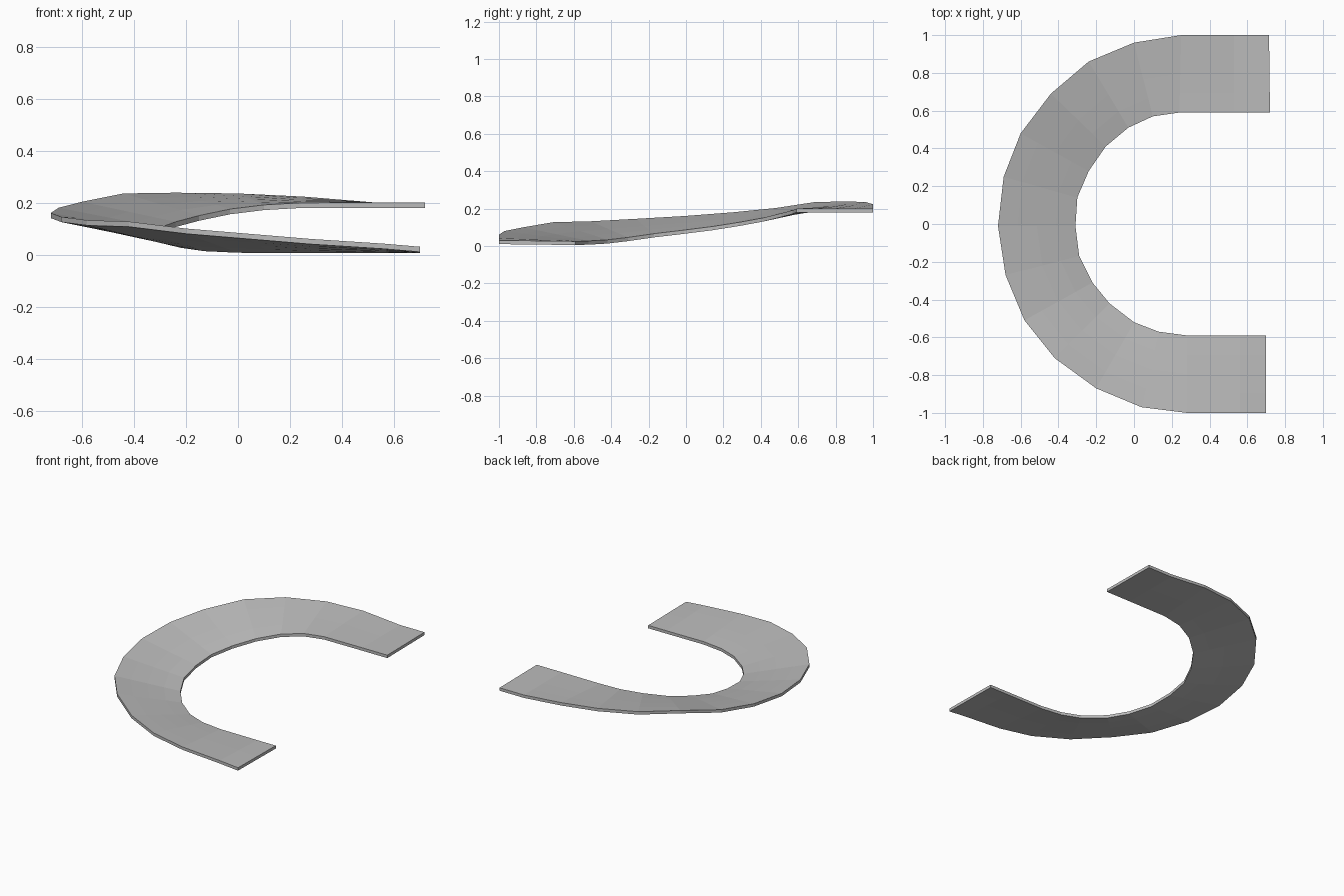
import bpy, bmesh
from mathutils import Vector

cube = bpy.data.objects.get("Cube")
if cube:
    bpy.data.objects.remove(cube, do_unlink=True)

THICK = 0.02
STRIPS = 4

# Top edges of the banked bend, one pair per section, from front end to back end
outer = [(.70, -1, .03), (.56, -1, .042), (.28, -1, .06), (.04, -.97, .08), (-.2, -.87, .1),
         (-.42, -.71, .127), (-.58, -.51, .132), (-.68, -.27, .145), (-.72, -.01, .16),
         (-.69, .25, .18), (-.6, .48, .203), (-.44, .69, .235), (-.24, .86, .238),
         (0, .96, .235), (.25, 1, .223), (.53, 1, .2), (.715, 1, .2)]
inner = [(.70, -.59, .025), (.56, -.59, .025), (.28, -.59, .026), (.13, -.57, .026), (0, -.52, .027),
         (-.13, -.42, .033), (-.22, -.31, .046), (-.29, -.17, .066), (-.31, -.01, .085),
         (-.3, .14, .104), (-.24, .28, .126), (-.15, .41, .15), (-.03, .51, .175),
         (.1, .57, .191), (.24, .59, .199), (.53, .59, .2), (.72, .59, .2)]

asphalt = bpy.data.materials.new("road_grey")
asphalt.use_nodes = True
grey = (0.5, 0.5, 0.5, 1)
asphalt.diffuse_color = grey
asphalt.node_tree.nodes["Principled BSDF"].inputs["Base Color"].default_value = grey

# Closed cross-section loops: across the top, then back along the underside
bm = bmesh.new()
loops = []
for a, b in zip(outer, inner):
    top = [Vector(a).lerp(Vector(b), i / STRIPS) for i in range(STRIPS + 1)]
    under = [p - Vector((0, 0, THICK)) for p in reversed(top)]
    loops.append([bm.verts.new(p) for p in top + under])

# Skin between neighbouring loops and cap both ends
n = len(loops[0])
for a, b in zip(loops, loops[1:]):
    for i in range(n):
        j = (i + 1) % n
        bm.faces.new((a[i], a[j], b[j], b[i]))
bm.faces.new(loops[0])
bm.faces.new(loops[-1])
bmesh.ops.recalc_face_normals(bm, faces=bm.faces)

mesh = bpy.data.meshes.new("banked_road_bend")
bm.to_mesh(mesh)
bm.free()
mesh.materials.append(asphalt)
road = bpy.data.objects.new("banked_road_bend", mesh)
bpy.context.collection.objects.link(road)
